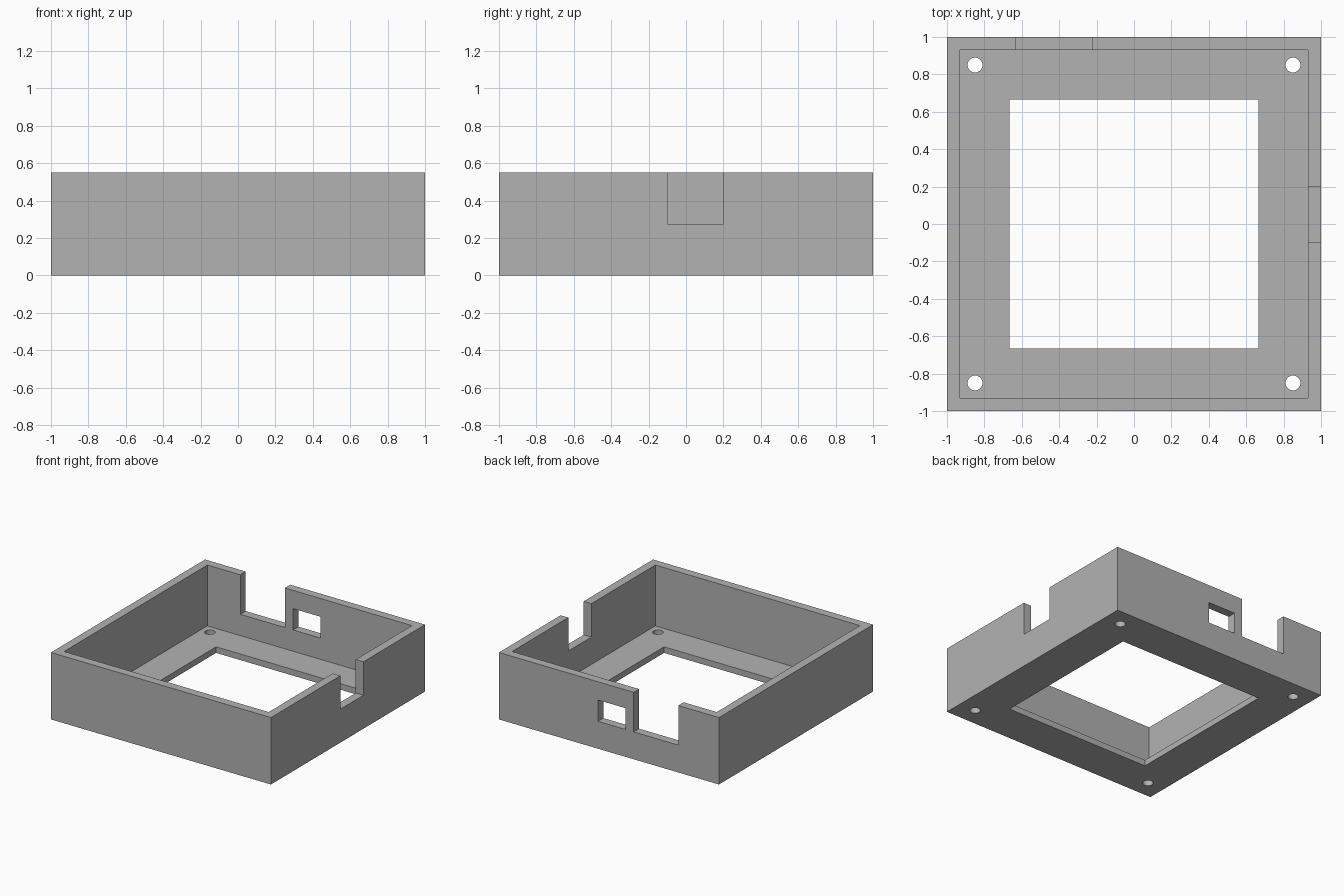
import bpy

H, WALL, FLOOR = 0.55, 0.07, 0.05     # case height, wall and floor thickness
INNER = 1 - WALL
EXTRA = 0.1                           # how far cutters overshoot

default = bpy.data.objects.get("Cube")
if default:
    bpy.data.objects.remove(default, do_unlink=True)

grey = bpy.data.materials.new("plain grey")
grey.use_nodes = True
colour = (0.448, 0.448, 0.448, 1)
grey.diffuse_color = colour
grey.node_tree.nodes["Principled BSDF"].inputs["Base Color"].default_value = colour


def box(name, x, y, z):
    """Box spanning the (min, max) pairs x, y and z."""
    spans = (x, y, z)
    bpy.ops.mesh.primitive_cube_add(size=1, location=[sum(s) / 2 for s in spans])
    ob = bpy.context.object
    ob.name = name
    ob.scale = [s[1] - s[0] for s in spans]
    bpy.ops.object.transform_apply(location=True, rotation=False, scale=True)
    ob.data.materials.append(grey)
    return ob


def cut(target, cutter):
    """Subtract the cutter from the target, then drop the cutter."""
    cutter.hide_render = True
    bpy.context.view_layer.objects.active = target
    mod = target.modifiers.new("cut", 'BOOLEAN')
    mod.operation, mod.solver, mod.object = 'DIFFERENCE', 'EXACT', cutter
    bpy.ops.object.modifier_apply(modifier=mod.name)
    bpy.data.objects.remove(cutter, do_unlink=True)


# Open-topped case
case = box("case", (-1, 1), (-1, 1), (0, H))
cut(case, box("cavity", (-INNER, INNER), (-INNER, INNER), (FLOOR, H + EXTRA)))

# Large square opening in the floor
cut(case, box("floor_opening", (-0.665, 0.665), (-0.665, 0.665), (-EXTRA, FLOOR + EXTRA)))

# Notches and window through the back and side walls
through = (INNER - EXTRA, 1 + EXTRA)
cut(case, box("back_notch", (-0.63, -0.225), through, (0.225, H + EXTRA)))
cut(case, box("back_window", (-0.15, 0.10), through, (0.225, 0.40)))
cut(case, box("side_notch", through, (-0.10, 0.20), (0.275, H + EXTRA)))

# Screw holes in the floor corners
for sx in (-1, 1):
    for sy in (-1, 1):
        bpy.ops.mesh.primitive_cylinder_add(vertices=32, radius=0.04, depth=0.3,
                                            location=(sx * 0.85, sy * 0.85, 0))
        hole = bpy.context.object
        hole.data.materials.append(grey)
        cut(case, hole)

# Round hole walls shade smooth, all corners stay sharp
bpy.ops.object.select_all(action='DESELECT')
case.select_set(True)
bpy.context.view_layer.objects.active = case
bpy.ops.object.shade_smooth_by_angle()
